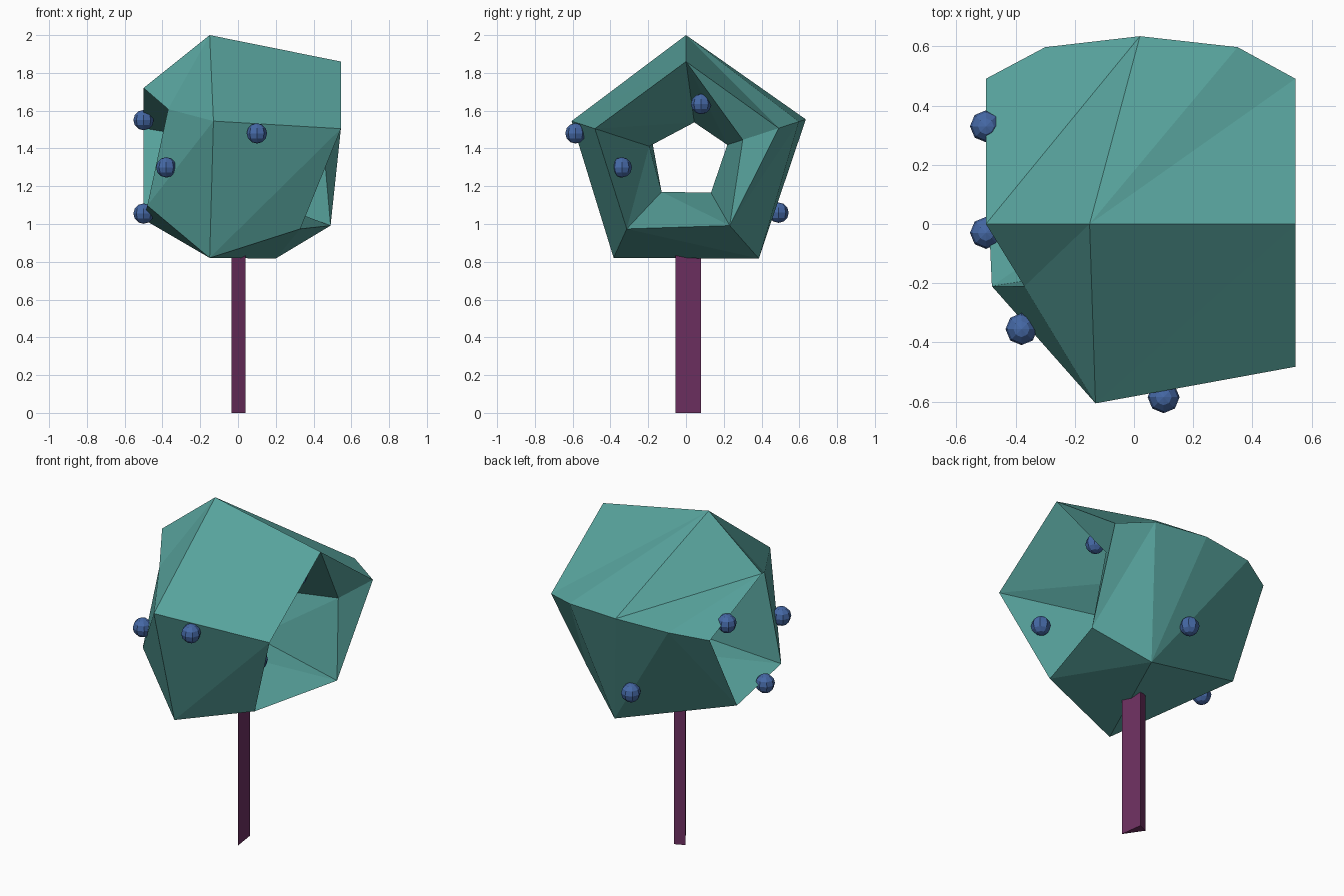
import bpy, bmesh, math
from mathutils import Vector

if "Cube" in bpy.data.objects:
    bpy.data.objects.remove(bpy.data.objects["Cube"])


def material(name, rgb):
    m = bpy.data.materials.new(name)
    m.diffuse_color = (*rgb, 1)
    m.use_nodes = True
    m.node_tree.nodes["Principled BSDF"].inputs["Base Color"].default_value = m.diffuse_color
    return m


def add_object(name, bm, mat):
    bmesh.ops.recalc_face_normals(bm, faces=bm.faces)
    me = bpy.data.meshes.new(name)
    bm.to_mesh(me)
    bm.free()
    me.materials.append(mat)
    ob = bpy.data.objects.new(name, me)
    bpy.context.collection.objects.link(ob)
    return ob


teal = material("leaf_teal", (0.095, 0.36, 0.33))
plum = material("bark_plum", (0.155, 0.03, 0.12))
blue = material("berry_blue", (0.06, 0.14, 0.38))

# Crown: five-sided ring around the x axis; each section lists
# (angle round the section, x, distance from ring axis, twist)
CZ = 1.348
sections = [
    (90, [(0, -.15, .652, 0), (72, .545, .512, 0), (180, .03, .195, -13), (252, -.50, .372, 0)]),
    (162, [(0, -.13, .637, 0), (72, .545, .507, 0), (180, .05, .205, 0), (252, -.37, .335, -33)]),
    (234, [(0, -.15, .652, 0), (72, .33, .488, -4), (180, .02, .22, 0), (252, -.48, .327, -4)]),
    (306, [(0, .20, .656, 0), (72, .49, .425, -3), (180, .02, .225, 0), (252, -.50, .40, 0)]),
    (378, [(0, .02, .667, 0), (36, .35, .628, 0), (72, .545, .516, 0), (115, .45, .316, 0),
           (180, .02, .23, 0), (288, -.50, .516, 0), (324, -.30, .628, 0)]),
]


def stitch(bm, a, b):
    # zip two closed sections of different point counts with triangles
    i = j = 0
    while i < len(a) or j < len(b):
        ta = a[i + 1][0] if i + 1 < len(a) else (360 if i < len(a) else 999)
        tb = b[j + 1][0] if j + 1 < len(b) else (360 if j < len(b) else 999)
        p, q = a[i % len(a)][1], b[j % len(b)][1]
        if ta <= tb:
            i += 1
            bm.faces.new((p, q, a[i % len(a)][1]))
        else:
            j += 1
            bm.faces.new((p, q, b[j % len(b)][1]))


bm = bmesh.new()
rings = []
for angle, pts in sections:
    ring = []
    for t, x, r, twist in pts:
        k = math.radians(angle + twist)
        ring.append((t, bm.verts.new((x, r * math.cos(k), CZ + r * math.sin(k)))))
    rings.append(ring)
for n in range(5):
    stitch(bm, rings[n], rings[(n + 1) % 5])
add_object("crown", bm, teal)

# Trunk: thin three-sided post
bm = bmesh.new()
base = bm.faces.new([bm.verts.new((x, y, 0)) for x, y in ((.04, -.055), (.022, .08), (-.035, .055))])
top = bmesh.ops.extrude_face_region(bm, geom=[base])["geom"]
bmesh.ops.translate(bm, verts=[v for v in top if isinstance(v, bmesh.types.BMVert)], vec=(0, 0, .84))
if base.is_valid is False or len(bm.faces) < 5:
    bm.faces.new([v for v in bm.verts if v.co.z < .01])
add_object("trunk", bm, plum)

# Berries
spots = [(.10, -.585, 1.48), (-.38, -.355, 1.30), (-.50, .33, 1.55), (-.50, -.03, 1.055),
         (.34, .08, 1.635), (.02, .49, 1.06), (.37, -.34, 1.30)]
for n, p in enumerate(spots):
    bm = bmesh.new()
    bmesh.ops.create_uvsphere(bm, u_segments=8, v_segments=6, radius=.054)
    bmesh.ops.translate(bm, verts=bm.verts, vec=Vector(p))
    add_object(f"berry_{n + 1}", bm, blue)
